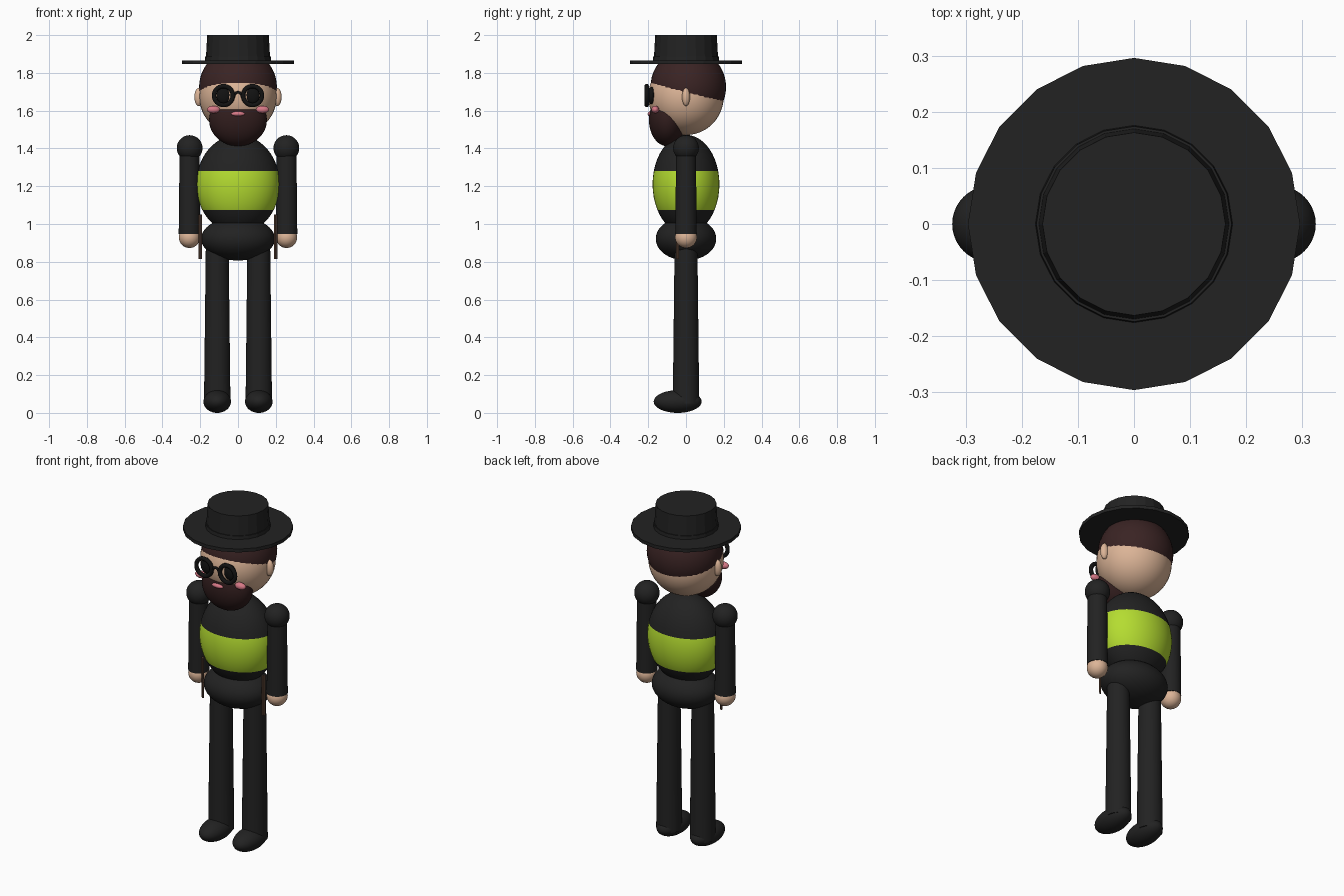
import bpy, bmesh, math
from mathutils import Matrix, Vector

cube = bpy.data.objects.get("Cube")
if cube:
    bpy.data.objects.remove(cube, do_unlink=True)


def material(name, r, g, b):
    m = bpy.data.materials.new(name)
    m.use_nodes = True
    m.diffuse_color = (r, g, b, 1)
    m.node_tree.nodes["Principled BSDF"].inputs["Base Color"].default_value = (r, g, b, 1)
    return m


BLACK = material("coat black", .016, .016, .016)
FRAME = material("frame black", .006, .006, .006)
GREEN = material("lime green", .46, .72, .03)
SKIN = material("skin", .72, .46, .31)
HAIR = material("hair brown", .042, .017, .017)
BEARD = material("beard brown", .03, .012, .012)
PINK = material("pink", .68, .19, .24)
STRING = material("string brown", .16, .085, .055)


def finish(name, bm, *mats, angle=35):
    mesh = bpy.data.meshes.new(name)
    bm.to_mesh(mesh)
    bm.free()
    for m in mats:
        mesh.materials.append(m)
    ob = bpy.data.objects.new(name, mesh)
    bpy.context.collection.objects.link(ob)
    bpy.ops.object.select_all(action='DESELECT')
    ob.select_set(True)
    bpy.context.view_layer.objects.active = ob
    bpy.ops.object.shade_smooth_by_angle(angle=math.radians(angle))
    return ob


def ball_mesh(center, radii):
    bm = bmesh.new()
    bmesh.ops.create_uvsphere(bm, u_segments=40, v_segments=24, radius=1,
                              matrix=Matrix.Translation(center) @ Matrix.Diagonal((*radii, 1)))
    return bm


def ball(name, center, radii, mat):
    return finish(name, ball_mesh(center, radii), mat)


def tube(name, x, y, z0, z1, r0, r1, mat, sides=32, angle=35):
    bm = bmesh.new()
    bmesh.ops.create_cone(bm, cap_ends=True, segments=sides, radius1=r0, radius2=r1, depth=z1 - z0,
                          matrix=Matrix.Translation((x, y, (z0 + z1) / 2)))
    return finish(name, bm, mat, angle=angle)


def wire(name, points, radius, mat, closed=False):
    curve = bpy.data.curves.new(name, 'CURVE')
    curve.dimensions = '3D'
    curve.bevel_depth = radius
    curve.bevel_resolution = 3
    curve.use_fill_caps = True
    sp = curve.splines.new('POLY')
    sp.points.add(len(points) - 1)
    for p, co in zip(sp.points, points):
        p.co = (*co, 1)
    sp.use_cyclic_u = closed
    sp.use_smooth = True
    curve.materials.append(mat)
    ob = bpy.data.objects.new(name, curve)
    bpy.context.collection.objects.link(ob)


def arc(x, y, z, r, a0, a1, n):
    return [(x + r * math.cos(a0 + (a1 - a0) * i / n), y,
             z + r * math.sin(a0 + (a1 - a0) * i / n)) for i in range(n + 1)]


# Torso, cut at two heights so the belt of colour is crisp
bm = ball_mesh((0, 0, 1.21), (.221, .177, .262))
LOW, HIGH = 1.073, 1.28
for z in (LOW, HIGH):
    bmesh.ops.bisect_plane(bm, geom=bm.verts[:] + bm.edges[:] + bm.faces[:],
                           plane_co=(0, 0, z), plane_no=(0, 0, 1))
for f in bm.faces:
    f.material_index = int(LOW < f.calc_center_median().z < HIGH)
finish("torso", bm, BLACK, GREEN)
ball("pelvis", (0, 0, .922), (.195, .16, .115), BLACK)

# Head, hair and beard
ball("head", (0, 0, 1.675), (.205, .2, .204), SKIN)
ball("hair", (0, .012, 1.725), (.206, .2, .204), HAIR)
ball("beard", (0, -.099, 1.55), (.153, .097, .138), BEARD)
ball("mouth", (0, -.187, 1.583), (.037, .016, .013), PINK)

# Glasses bridge
wire("glasses_bridge", arc(0, -.208, 1.677, .02, 0, math.pi, 10), .007, FRAME)

# Paired parts
for side, s in (("left", 1), ("right", -1)):
    ball(side + "_ear", (s * .207, 0, 1.672), (.024, .021, .048), SKIN)
    ball(side + "_eye", (s * .077, -.183, 1.68), (.037, .02, .046), FRAME)
    ball(side + "_cheek", (s * .13, -.163, 1.606), (.034, .02, .02), PINK)
    wire(side + "_glasses_rim", arc(s * .077, -.208, 1.68, .05, 0, math.tau, 32)[:-1],
         .012, FRAME, closed=True)
    ball(side + "_shoulder", (s * .256, 0, 1.402), (.068, .068, .068), BLACK)
    tube(side + "_arm", s * .257, 0, .948, 1.4, .057, .052, BLACK)
    ball(side + "_hand", (s * .257, 0, .93), (.056, .058, .057), SKIN)
    tube(side + "_leg", s * .11, 0, .05, .92, .07, .06, BLACK)
    ball(side + "_foot", (s * .11, -.044, .06), (.073, .127, .06), BLACK)
    for k in (-1, 1):
        tube(f"{side}_string_{'outer' if k > 0 else 'inner'}", s * (.199 + k * .004), -.045 + k * .004,
             .815, 1.05, .005, .005, STRING, sides=8)

# Hat, faceted sides
tube("hat_brim", 0, 0, 1.846, 1.866, .296, .296, BLACK, sides=20, angle=10)
tube("hat_crown", 0, 0, 1.86, 2.0, .171, .163, BLACK, sides=20, angle=10)
tube("hat_band", 0, 0, 1.864, 1.886, .176, .174, BLACK, sides=20, angle=10)
